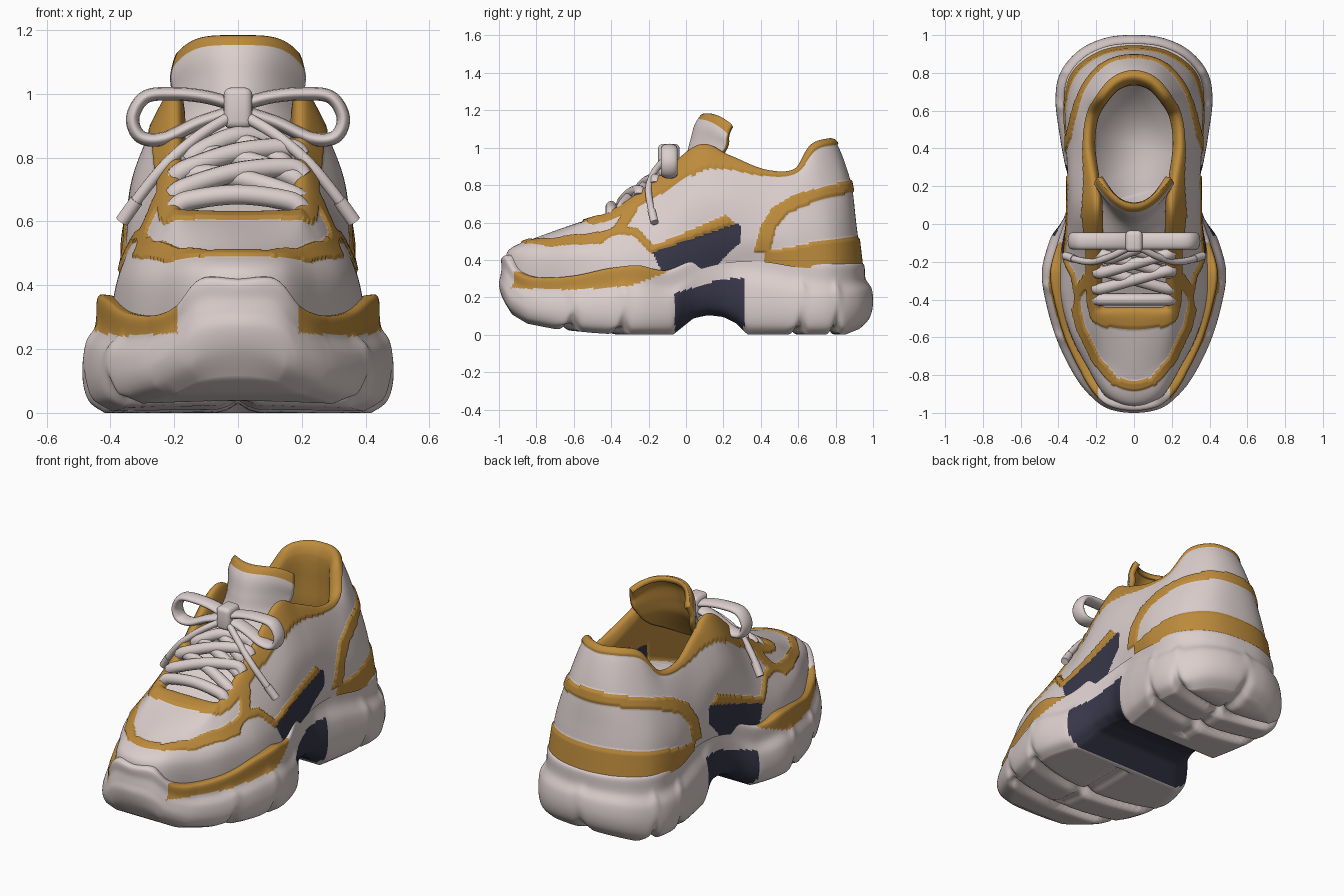
import bpy, bmesh, math
from mathutils import Vector as V

if "Cube" in bpy.data.objects:
    bpy.data.objects.remove(bpy.data.objects["Cube"])

def material(name, col):
    m = bpy.data.materials.new(name)
    m.diffuse_color = (*col, 1)
    m.use_nodes = True
    m.node_tree.nodes["Principled BSDF"].inputs["Base Color"].default_value = m.diffuse_color
    return m
PALE = material("pale_grey", (.71, .62, .61))
GOLD = material("mustard", (.51, .26, .045))
NAVY = material("dark_navy", (.037, .037, .066))

# ---------- helpers ----------
def spline(pts, n, closed=False):
    """Catmull-Rom samples through pts, n per span."""
    pts = [V(p) for p in pts]
    k, out = len(pts), []
    get = (lambda i: pts[i % k]) if closed else (lambda i: pts[max(0, min(k - 1, i))])
    for i in range(k if closed else k - 1):
        a, b, c, d = (get(i + j) for j in (-1, 0, 1, 2))
        for s in range(n):
            t = s / n
            out.append(.5 * (2 * b + (c - a) * t + (2 * a - 5 * b + 4 * c - d) * t * t
                             + (3 * b - a - 3 * c + d) * t ** 3))
    if not closed:
        out.append(pts[-1].copy())
    return out

def interp(x, tab):
    if x <= tab[0][0]: return tab[0][1]
    for (a, p), (b, q) in zip(tab, tab[1:]):
        if x <= b: return p + (q - p) * (x - a) / (b - a)
    return tab[-1][1]

def inside(px, py, poly):
    r = False
    for (x1, y1), (x2, y2) in zip(poly, poly[1:] + poly[:1]):
        if (y1 > py) != (y2 > py) and px < (x2 - x1) * (py - y1) / (y2 - y1) + x1:
            r = not r
    return r

def near(px, py, line, w):
    p = V((px, py))
    for a, b in zip(line, line[1:]):
        a, b = V(a), V(b)
        t = max(0, min(1, (p - a).dot(b - a) / (b - a).length_squared))
        if (a + (b - a) * t - p).length < w: return True
    return False

def mirror_loop(half):
    return half + [(-p[0], *p[1:]) for p in half[-2:0:-1]]

def grid(name, cols, rule, closed=True, cap=False, raise_by=0, mats=(PALE, GOLD, NAVY)):
    """Skin columns of points; rule(centre, u, v) gives the material index."""
    bm = bmesh.new()
    vs = [[bm.verts.new(p) for p in c] for c in cols]
    nu, nv = len(vs), len(vs[0])
    for i in range(nu if closed else nu - 1):
        a, b = vs[i], vs[(i + 1) % nu]
        for j in range(nv - 1):
            f = bm.faces.new((a[j], b[j], b[j + 1], a[j + 1]))
            f.material_index = rule(f.calc_center_median(), i, j)
    if cap:
        bm.faces.new([c[-1] for c in vs])
    bm.normal_update()
    if raise_by:
        for v in [v for v in bm.verts if v.link_faces and all(f.material_index == 1 for f in v.link_faces)]:
            v.co += v.normal * raise_by
    bmesh.ops.remove_doubles(bm, verts=bm.verts, dist=.0003)
    me = bpy.data.meshes.new(name)
    bm.to_mesh(me)
    bm.free()
    for m in mats: me.materials.append(m)
    for p in me.polygons: p.use_smooth = True
    ob = bpy.data.objects.new(name, me)
    bpy.context.collection.objects.link(ob)
    return ob

def tube(name, pts, r, loc=(0, 0, 0), scale=(1, 1, 1), n=8):
    cu = bpy.data.curves.new(name, 'CURVE')
    cu.dimensions, cu.bevel_depth, cu.bevel_resolution, cu.use_fill_caps = '3D', r, 4, True
    path = spline(pts, n)
    sp = cu.splines.new('POLY')
    sp.points.add(len(path) - 1)
    for q, p in zip(sp.points, path): q.co = (*p, 1)
    cu.materials.append(PALE)
    ob = bpy.data.objects.new(name, cu)
    ob.location, ob.scale = loc, scale
    bpy.context.collection.objects.link(ob)

# ---------- sole: outline stations (x, y, top height) ----------
SOLE = [(0, -1, .42), (.13, -.98, .42), (.22, -.92, .335), (.31, -.81, .305), (.405, -.62, .315), (.465, -.42, .355),
        (.487, -.25, .37), (.445, -.08, .345), (.385, .1, .425), (.365, .28, .475), (.39, .45, .45), (.415, .65, .39),
        (.39, .8, .38), (.29, .92, .38), (.15, .985, .38), (0, 1, .38)]
UNDER = [(-1, .2), (-.95, .12), (-.85, .06), (-.7, .03), (-.5, .01), (-.35, 0), (-.07, 0), (-.02, .04), (.04, .088),
         (.12, .105), (.2, .095), (.27, .06), (.33, 0), (.85, 0), (1, .06)]

def under(x, y):
    z = interp(y, UNDER)
    for y0 in (-.6, -.36, .62, .82):            # tread grooves
        z += .05 * math.exp(-((y - y0 - .5 * x * x + .08) / .025) ** 2)
    if -.65 < y < -.1 or y > .4:
        z += .03 * math.exp(-(x / .03) ** 2)
    return z

out = spline(mirror_loop(SOLE), 16, True)
cols = []
for i, p in enumerate(out):
    t = out[(i + 1) % len(out)] - out[i - 1]
    nrm = V((t.y, -t.x)).normalized()
    x, y, zt = p
    waist = .035 * math.exp(-((y - .12) / .15) ** 4)
    k = interp(y, [(-1, .35), (-.8, .9), (-.5, 1)])
    def at(d, f):
        q = V((x, y)) - nrm * d
        zb = under(q.x, q.y)
        return (q.x, q.y, zb + f * (zt - zb))
    edge = at(.07 + waist, 0)
    ys = max(-.65, min(.65, edge[1]))
    col = []
    for s in range(12):                          # underside
        s /= 12
        q = (edge[0] * s, ys + (edge[1] - ys) * s)
        col.append(V((*q, under(*q))))
    col += spline([edge, at(.02 + waist, .1), at(waist, .3), at(.008 + waist * .8, .55), at(.04 * k, .74),
                   at(.047 * k, .97), at(.075, 1), at(.14, .96)], 6)
    cols.append(col)

STRIP_LOW = [(-.93, .25), (-.6, .24), (-.3, .26), (-.1, .335)]
def sole_rule(c, u, v):
    if abs(c.y - .125) < .185 and c.z < min(.235 + .3 * (c.y + .02), .30):
        return 2
    return int(c.y < -.1 and abs(c.x) > .19 and c.z > interp(c.y, STRIP_LOW))
grid("sole", cols, sole_rule)

# ---------- upper: outline curves from the sole line over the rim to the insole, toe to heel ----------
BASE = [(0, -.962, .36), (.14, -.92, .28), (.25, -.75, .25), (.335, -.59, .25), (.395, -.38, .29), (.395, -.18, .29),
        (.36, 0, .33), (.335, .2, .38), (.34, .4, .39), (.365, .6, .36), (.33, .79, .35), (.19, .905, .35), (0, .94, .35)]
LOW = [(0, -.945, .455), (.14, -.90, .445), (.245, -.745, .42), (.33, -.575, .42), (.37, -.38, .43), (.368, -.17, .45),
       (.355, .03, .5), (.352, .21, .52), (.358, .41, .52), (.355, .6, .55), (.3, .77, .58), (.17, .88, .6), (0, .91, .6)]
HIGH = [(0, -.78, .527), (.11, -.74, .527), (.2, -.66, .525), (.275, -.55, .515), (.30, -.36, .56), (.302, -.17, .63),
        (.322, .04, .74), (.33, .21, .74), (.325, .41, .7), (.305, .58, .74), (.245, .73, .8), (.14, .845, .82), (0, .88, .82)]
RIM = [(0, -.49, .622), (.1, -.49, .624), (.185, -.48, .628), (.2, -.43, .64), (.205, -.31, .71), (.205, -.14, .835),
       (.21, .06, .995), (.23, .22, .945), (.255, .42, .87), (.235, .585, .875), (.18, .685, 1.0), (.1, .77, 1.03), (0, .80, 1.03)]
IN = [(x * .84, .42 + (y - .42) * (.86 if y > 0 else .95), z - .045) for x, y, z in RIM]
FLOOR = [(x, y, interp(y, [(-.4, .45), (.1, .65)])) for x, y, z in IN]
MIDIN = [(x * 1.04, y, (z + f[2]) / 2) for (x, y, z), f in zip(IN, FLOOR)]
NU, NVS = 24, 21
loops = [spline(mirror_loop(c), NU, True) for c in (BASE, LOW, HIGH, RIM, IN, MIDIN, FLOOR)]
cols = [(c := spline(ring, NVS))[:4 * NVS] + c[4 * NVS::7] for ring in zip(*loops)]   # coarser inside

THR = list(enumerate([.9, .9, .89, .84, .82, .82, .80, .87, .93, .94, .95, .95, .95]))   # trim width at the rim
HEEL_STRAP = [(.95, .84), (.86, .825), (.75, .795), (.58, .75), (.46, .68), (.4, .58), (.36, .44), (.45, .44), (.48, .57),
              (.55, .65), (.7, .715), (.86, .755), (.95, .76)]
HEEL_BAND = [(.42, .45), (.55, .465), (.7, .50), (.97, .53), (.97, .3), (.42, .3)]
SIDE_PANEL = [(-.18, .44), (.27, .60), (.29, .58), (.29, .49), (.25, .46), (.1, .3), (-.1, .28)]
PANEL_TRIM = [(-.2, .465), (-.18, .44), (.27, .595), (.21, .64)]
TOE_LINE = [(0, -.86), (.1, -.835), (.2, -.72), (.28, -.55), (.305, -.45)]
SIDE_LINE = [(-.47, .515), (-.37, .56), (-.27, .55), (-.18, .455)]
LINK = [(-.36, .565), (-.29, .67)]

def upper_rule(c, u, v):
    h = len(BASE) - 1
    st = (u + .5) / NU
    st = st if st <= h else 2 * h - st
    t = (v + .5) / (3 * NVS)
    if t > 1:                                    # lining
        return 2 if c.z < .755 and .1 < c.y < .42 else 1
    if t > interp(st, THR): return 1
    y, z = c.y, c.z
    if y > .3 and (inside(y, z, HEEL_STRAP) or inside(y, z, HEEL_BAND)): return 1
    if abs(c.x) > .2:
        if inside(y, z, PANEL_TRIM): return 1
        if inside(y, z, SIDE_PANEL): return 2
        if near(y, z, SIDE_LINE, .022) or near(y, z, LINK, .03): return 1
    return int(y < -.4 and z > .43 and near(abs(c.x), y, TOE_LINE, .024))
grid("upper", cols, upper_rule, cap=True, raise_by=.009)

# ---------- tongue: rows of (y, z, half width), backward bend, edge drop ----------
ROWS = [((-.48, .595, .17), 0, 0), ((-.3, .69, .175), 0, .01), ((-.1, .84, .175), .04, .03), ((-.01, .94, .185), .14, .03),
        ((.02, 1.03, .205), .185, .035), ((.045, 1.12, .213), .17, .07), ((.08, 1.175, .205), .15, .08),
        ((.11, 1.184, .195), .135, .06)]
a = spline([r[0] for r in ROWS], 6)
b = spline([(r[1], r[2], 0) for r in ROWS], 6)
cols = []
for i in range(49):
    s = i / 24 - 1
    cols.append([(s * p.z, p.x + q.x * s * s, p.y - q.y * s ** 4) for p, q in zip(a, b)])
tongue = grid("tongue", cols, lambda c, u, v: int(v > 32), closed=False, mats=(PALE, GOLD, GOLD))
m = tongue.modifiers.new("thickness", 'SOLIDIFY')
m.thickness, m.offset, m.material_offset, m.material_offset_rim = .032, -1, 1, 1

# ---------- laces ----------
def lace_row(name, y0, y1, lift=0, w=.2):
    zs = lambda y: interp(y, [(-.46, .63), (-.32, .71), (-.14, .84)]) + lift
    ym = (y0 + y1) / 2
    tube(name, [(-w, y0, zs(y0) - .03), (-w * .8, y0, zs(y0)), (0, ym, zs(ym) + .02),
                (w * .8, y1, zs(y1)), (w, y1, zs(y1) - .03)], .031)
lace_row("lace_bottom", -.40, -.40)
for k, (y, w) in enumerate(((-.34, .205), (-.255, .2), (-.18, .15))):
    lace_row(f"lace_cross_a_{k}", y, y + .09, .008, w)
    lace_row(f"lace_cross_b_{k}", y + .09, y, -.012, w)

# ---------- bow ----------
for side, sx in (("left", -1), ("right", 1)):
    loop = [(.01, 0, .965), (.1, 0, .99), (.2, 0, 1.0), (.29, 0, .99), (.33, 0, .925), (.305, 0, .865), (.23, 0, .86),
            (.12, 0, .91), (.01, 0, .945)]
    tube(f"bow_loop_{side}", [(x * sx, y, z) for x, y, z in loop], .021, (0, -.09, 0), (1, 2.1, 1))
    tail = [(.02, -.12, .93), (.12, -.17, .87), (.22, -.2, .785), (.30, -.19, .69), (.36, -.17, .605)]
    tube(f"bow_tail_{side}", [(x * sx, y, z) for x, y, z in tail], .018)
    tube(f"lace_tip_{side}", [(.318 * sx, -.184, .665), (.364 * sx, -.168, .60)], .022)

# knot wrapped round the middle of the bow
bm = bmesh.new()
bmesh.ops.create_cube(bm, size=1)
bmesh.ops.scale(bm, vec=(.09, .115, .13), verts=bm.verts)
bmesh.ops.bevel(bm, geom=bm.edges[:], offset=.025, segments=4, profile=.5, affect='EDGES')
me = bpy.data.meshes.new("bow_knot")
bm.to_mesh(me)
bm.free()
me.materials.append(PALE)
for p in me.polygons: p.use_smooth = True
knot = bpy.data.objects.new("bow_knot", me)
knot.location = (0, -.092, .955)
bpy.context.collection.objects.link(knot)
